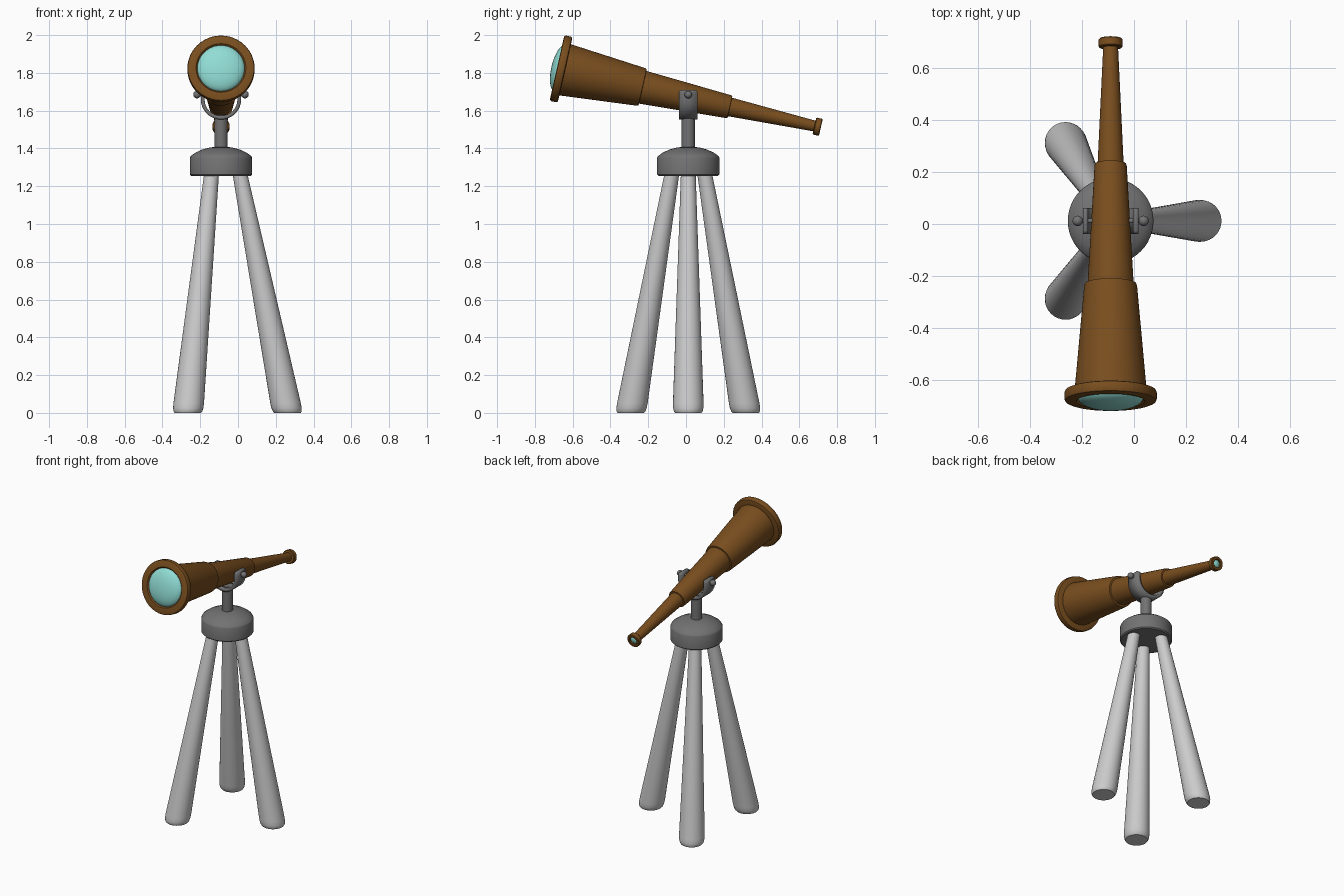
import bpy, bmesh, math
from mathutils import Matrix, Vector

if "Cube" in bpy.data.objects:
    bpy.data.objects.remove(bpy.data.objects["Cube"])

CX, CY = -0.09, 0.012
TILT = math.radians(12.7)


def material(name, color):
    m = bpy.data.materials.new(name)
    m.diffuse_color = color
    m.use_nodes = True
    m.node_tree.nodes["Principled BSDF"].inputs["Base Color"].default_value = m.diffuse_color
    return m


WOOD = material("brown_wood", (0.19, 0.075, 0.013, 1))
GLASS = material("teal_glass", (0.28, 0.72, 0.66, 1))
METAL = material("dark_grey", (0.17, 0.17, 0.17, 1))


def finish(bm, name, mat=None, angle=35):
    bmesh.ops.remove_doubles(bm, verts=bm.verts, dist=1e-5)
    bmesh.ops.recalc_face_normals(bm, faces=bm.faces)
    me = bpy.data.meshes.new(name)
    bm.to_mesh(me)
    bm.free()
    ob = bpy.data.objects.new(name, me)
    bpy.context.collection.objects.link(ob)
    if mat:
        me.materials.append(mat)
    bpy.ops.object.select_all(action='DESELECT')
    ob.select_set(True)
    bpy.context.view_layer.objects.active = ob
    bpy.ops.object.shade_smooth_by_angle(angle=math.radians(angle))
    return ob


def loft(name, rings, mat=None, matrix=Matrix(), n=48, closed=False):
    """Skin circles given as (radius, height[, x, y]); closed joins last to first."""
    bm = bmesh.new()
    loops = []
    for r, z, *c in rings:
        x, y = c if c else (0, 0)
        loops.append([bm.verts.new(matrix @ Vector((
            x + r * math.cos(2 * math.pi * i / n),
            y + r * math.sin(2 * math.pi * i / n), z))) for i in range(n)])
    pairs = list(zip(loops, loops[1:]))
    if closed:
        pairs.append((loops[-1], loops[0]))
    else:
        bm.faces.new(loops[0])
        bm.faces.new(loops[-1])
    for a, b in pairs:
        for i in range(n):
            j = (i + 1) % n
            bm.faces.new((a[i], a[j], b[j], b[i]))
    return finish(bm, name, mat)


# Tripod legs: flared, with rounded feet, level with the ground
for k in range(3):
    a = k * 2 * math.pi / 3
    rings = []
    for r, z in ((0.07, 0), (0.076, 0.008), (0.08, 0.025), (0.081, 0.05), (0.038, 1.30)):
        d = 0.352 - 0.25 * z / 1.257
        rings.append((r, z, d * math.cos(a), d * math.sin(a)))
    loft(f"tripod_leg_{k + 1}", rings, None, Matrix.Translation((CX, CY, 0)), 32)

# Hub with domed top, and the neck above it
post = Matrix.Translation((CX, CY, 0))
loft("tripod_hub", [(0.158, 1.255), (0.165, 1.262), (0.165, 1.35), (0.16, 1.36),
                    (0.135, 1.378), (0.10, 1.394), (0.06, 1.405), (0.02, 1.409)], METAL, post)
loft("neck", [(0.035, 1.39), (0.035, 1.58)], METAL, post, 32)

# U-shaped yoke: a bent strip with rounded ends, thickened inwards
path = [(-0.097, 1.709, 0.038), (-0.097, 1.705, 0.046), (-0.097, 1.695, 0.05)]
for i in range(17):
    a = math.pi * (1 + i / 16)
    path.append((0.097 * math.cos(a), 1.66 + 0.097 * math.sin(a), 0.05))
path += [(-x, z, w) for x, z, w in reversed(path[:3])]
bm = bmesh.new()
rows = [[bm.verts.new((CX + x, CY + s * w, z)) for s in (-1, 1)] for x, z, w in path]
for a, b in zip(rows, rows[1:]):
    bm.faces.new((a[0], a[1], b[1], b[0]))
yoke = finish(bm, "yoke", METAL)
mod = yoke.modifiers.new("thickness", 'SOLIDIFY')
mod.thickness = 0.02
mod.offset = 0

# Pivot bolts with ball knobs on each side
for side, label in ((-1, "left"), (1, "right")):
    at = Matrix.Translation((CX, CY, 1.685)) @ Matrix.Rotation(side * math.pi / 2, 4, 'Y')
    loft(f"{label}_pivot_bolt", [(0.009, 0.06), (0.009, 0.125)], METAL, at, 16)
    bm = bmesh.new()
    bmesh.ops.create_uvsphere(bm, u_segments=24, v_segments=12, radius=0.02,
                              matrix=at @ Matrix.Translation((0, 0, 0.127)))
    finish(bm, f"{label}_pivot_knob", METAL)

# Telescope axis: local z runs from the front face back to the eyepiece
AXIS = (Matrix.Translation((CX, -0.683, 1.826))
        @ Matrix.Rotation(-(math.pi / 2 + TILT), 4, 'X'))
LENGTH = 1.432

# Three telescoping tube sections
loft("front_tube", [(0.14, 0.03), (0.102, 0.455), (0.099, 0.464), (0.085, 0.466)], WOOD, AXIS)
loft("middle_tube", [(0.09, 0.44), (0.062, 0.93), (0.059, 0.938), (0.045, 0.94)], WOOD, AXIS)
loft("rear_tube", [(0.051, 0.92), (0.028, LENGTH - 0.02)], WOOD, AXIS, 32)

# Front rim, lens dome, eyepiece rim and eyepiece lens
loft("front_rim", [(0.125, 0.045), (0.125, 0.008), (0.132, 0), (0.168, 0), (0.175, 0.003),
                   (0.178, 0.01), (0.178, 0.034), (0.175, 0.041), (0.168, 0.044)],
     WOOD, AXIS, closed=True)
dome = [(0.126 * math.cos(t), 0.015 - 0.045 * math.sin(t))
        for t in (i * math.pi / 18 for i in range(9))]
loft("front_lens", dome + [(0.002, -0.03)], GLASS, AXIS)
E = LENGTH
loft("eyepiece_rim", [(0.025, E - 0.035), (0.042, E - 0.035), (0.046, E - 0.031),
                      (0.046, E - 0.004), (0.042, E), (0.029, E), (0.025, E - 0.004)],
     WOOD, AXIS, 32, closed=True)
loft("eyepiece_lens", [(0.026, E - 0.018), (0.026, E - 0.012), (0.016, E - 0.007),
                       (0.004, E - 0.005)], GLASS, AXIS, 32)
